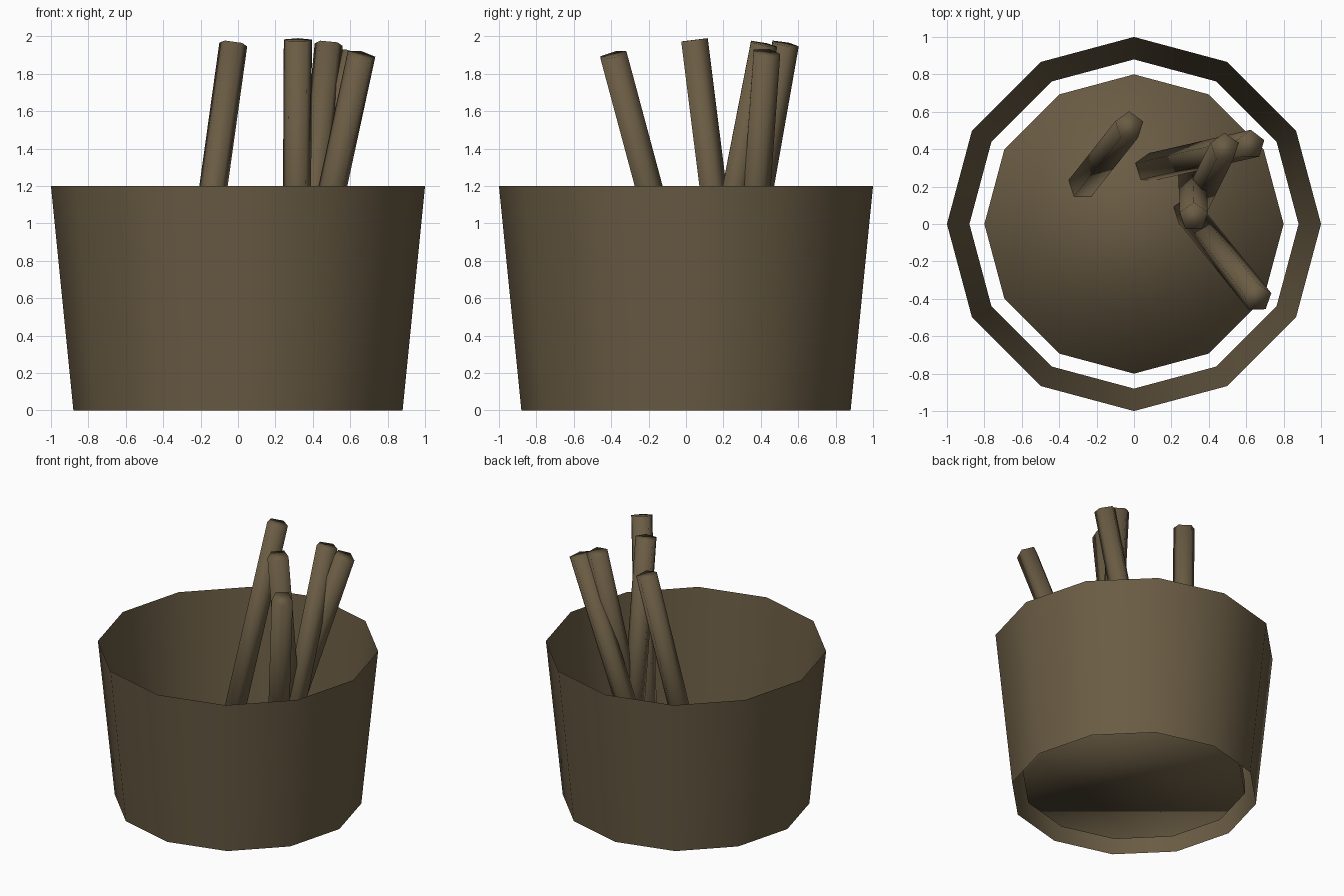
import bpy
import bmesh
import math
from mathutils import Vector, Matrix

if "Cube" in bpy.data.objects:
    bpy.data.objects.remove(bpy.data.objects["Cube"])

brown = bpy.data.materials.new("dark brown wood")
brown.diffuse_color = (0.144, 0.107, 0.058, 1.0)
brown.use_nodes = True
brown.node_tree.nodes["Principled BSDF"].inputs["Base Color"].default_value = brown.diffuse_color


def ring(bm, sides, radius, matrix):
    """A ring of vertices whose first vertex points to +y."""
    return [bm.verts.new(matrix @ Vector((radius * math.sin(2 * math.pi * i / sides),
                                          radius * math.cos(2 * math.pi * i / sides), 0)))
            for i in range(sides)]


def tube(name, sides, bottom, top, r_bottom, r_top, capped):
    bottom, top = Vector(bottom), Vector(top)
    turn = Vector((0, 0, 1)).rotation_difference(top - bottom).to_matrix().to_4x4()
    bm = bmesh.new()
    low = ring(bm, sides, r_bottom, Matrix.Translation(bottom) @ turn)
    high = ring(bm, sides, r_top, Matrix.Translation(top) @ turn)
    for i in range(sides):
        j = (i + 1) % sides
        bm.faces.new((low[j], low[i], high[i], high[j]))
    if capped:
        bm.faces.new(low)
        bm.faces.new(high[::-1])
    for f in bm.faces:
        f.smooth = True
    mesh = bpy.data.meshes.new(name)
    bm.to_mesh(mesh)
    bm.free()
    mesh.materials.append(brown)
    obj = bpy.data.objects.new(name, mesh)
    bpy.context.collection.objects.link(obj)
    return obj


# Open tapered wall of the pot
tube("pot_wall", 12, (0, 0, 0), (0, 0, 1.2), 0.88, 1.0, False)

# Thick floor plate inside, leaving a gap to the wall
tube("pot_floor", 12, (0, 0, 0.08), (0, 0, 0.18), 0.8, 0.8, True)

# Five leaning pentagonal sticks: bottom centre, top centre
sticks = [
    ((-0.275, 0.21, 0.17), (-0.025, 0.525, 1.96)),
    ((0.31, 0.265, 0.17), (0.32, 0.038, 1.98)),
    ((0.31, 0.06, 0.17), (0.485, 0.41, 1.96)),
    ((0.08, 0.30, 0.17), (0.625, 0.425, 1.91)),
    ((0.285, 0.07, 0.17), (0.66, -0.395, 1.90)),
]
for n, (bottom, top) in enumerate(sticks, 1):
    tube(f"stick_{n}", 5, bottom, top, 0.079, 0.079, True)
